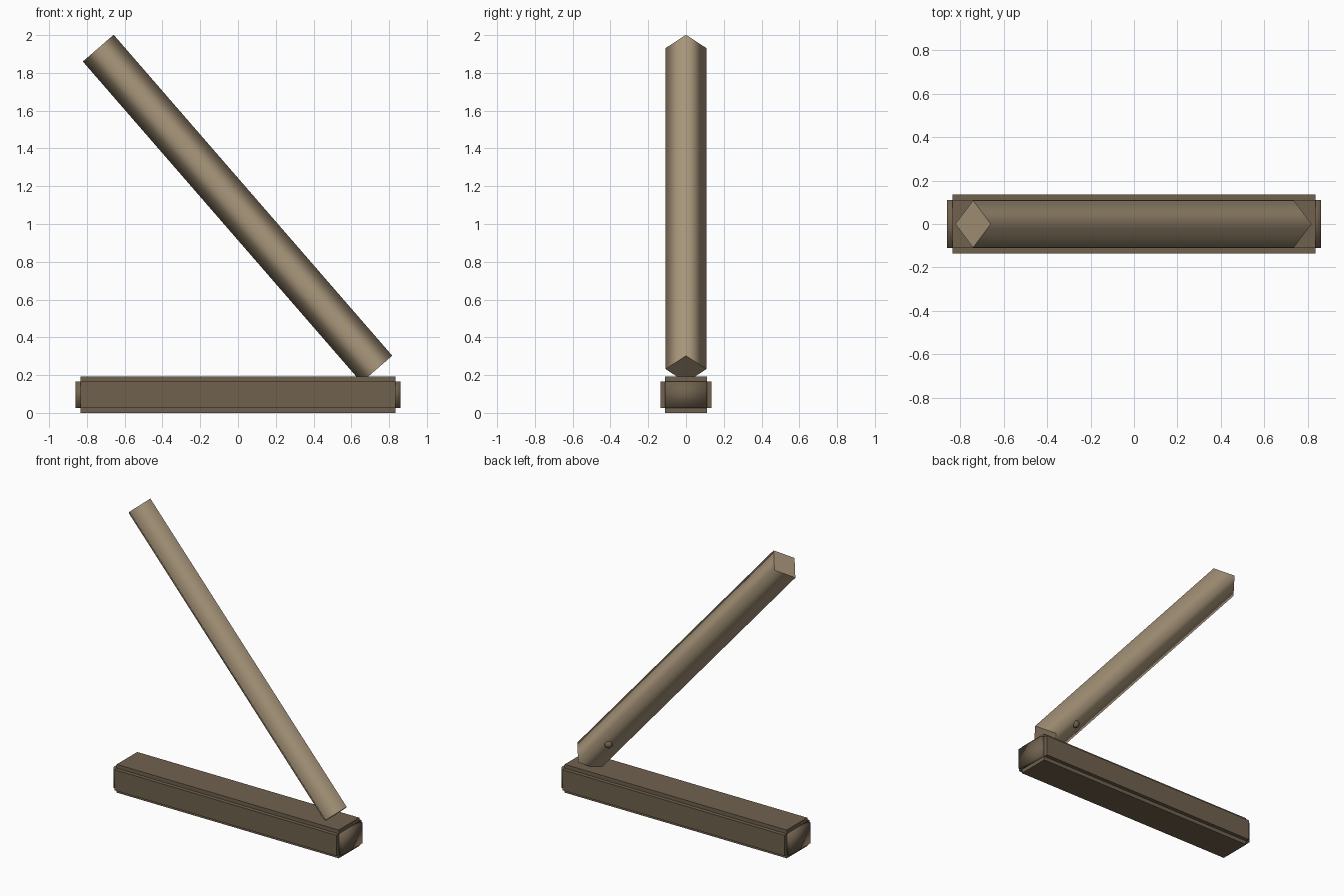
import bpy, bmesh, math
from mathutils import Vector

if "Cube" in bpy.data.objects:
    bpy.data.objects.remove(bpy.data.objects["Cube"])


def material(name, rgb):
    m = bpy.data.materials.new(name)
    m.use_nodes = True
    m.diffuse_color = (*rgb, 1)
    m.node_tree.nodes["Principled BSDF"].inputs["Base Color"].default_value = (*rgb, 1)
    return m


def add_object(name, bm, mat):
    mesh = bpy.data.meshes.new(name)
    bm.to_mesh(mesh)
    bm.free()
    mesh.materials.append(mat)
    obj = bpy.data.objects.new(name, mesh)
    bpy.context.collection.objects.link(obj)
    return obj


light_wood = material("light wood", (0.40, 0.31, 0.20))
dark_wood = material("dark wood", (0.16, 0.12, 0.077))

# Base block: a box with every face raised by one step
STEP = 0.026
core = Vector((0.834, 0.11, 0.07))
bm = bmesh.new()
bmesh.ops.create_cube(bm, size=2)
bmesh.ops.scale(bm, vec=core, verts=bm.verts)
raised = bmesh.ops.extrude_discrete_faces(bm, faces=bm.faces[:])["faces"]
for face in raised:
    normal = face.normal.copy()
    bmesh.ops.translate(bm, vec=normal * STEP, verts=face.verts)
bmesh.ops.remove_doubles(bm, verts=bm.verts, dist=0.0001)
bm.normal_update()
# Soft end caps, flat long sides
for face in bm.faces:
    face.smooth = max(abs(v.co.x) for v in face.verts) > core.x + STEP / 2
base = add_object("base_block", bm, dark_wood)
base.location.z = core.z + STEP

# Leaning beam: a square bar standing on its edge, soft along its length
bottom = Vector((0.735, 0, 0.232))
top = Vector((-0.74, 0, 1.931))
axis = top - bottom
bm = bmesh.new()
bmesh.ops.create_cone(bm, cap_ends=True, segments=4, radius1=0.108,
                      radius2=0.108, depth=axis.length)
bm.normal_update()
for face in bm.faces:
    face.smooth = abs(face.normal.z) < 0.5
# Put the corners of the cross-section on the local x and y axes
corner = max(bm.verts, key=lambda v: v.co.x).co
if abs(corner.y) > 0.01:
    for v in bm.verts:
        x, y = v.co.x, v.co.y
        v.co.x, v.co.y = (x - y) * math.sqrt(0.5), (x + y) * math.sqrt(0.5)
beam = add_object("leaning_beam", bm, light_wood)
beam.location = (top + bottom) / 2
beam.rotation_euler.y = math.atan2(axis.x, axis.z)

# Small round peg on the lower back face of the beam
along = axis.normalized()
under = Vector((-along.z, 0, along.x))
bm = bmesh.new()
bmesh.ops.create_uvsphere(bm, u_segments=16, v_segments=8, radius=0.025)
for face in bm.faces:
    face.smooth = True
peg = add_object("peg", bm, dark_wood)
peg.location = bottom + along * 0.25 + under * 0.046 + Vector((0, 0.065, 0))
